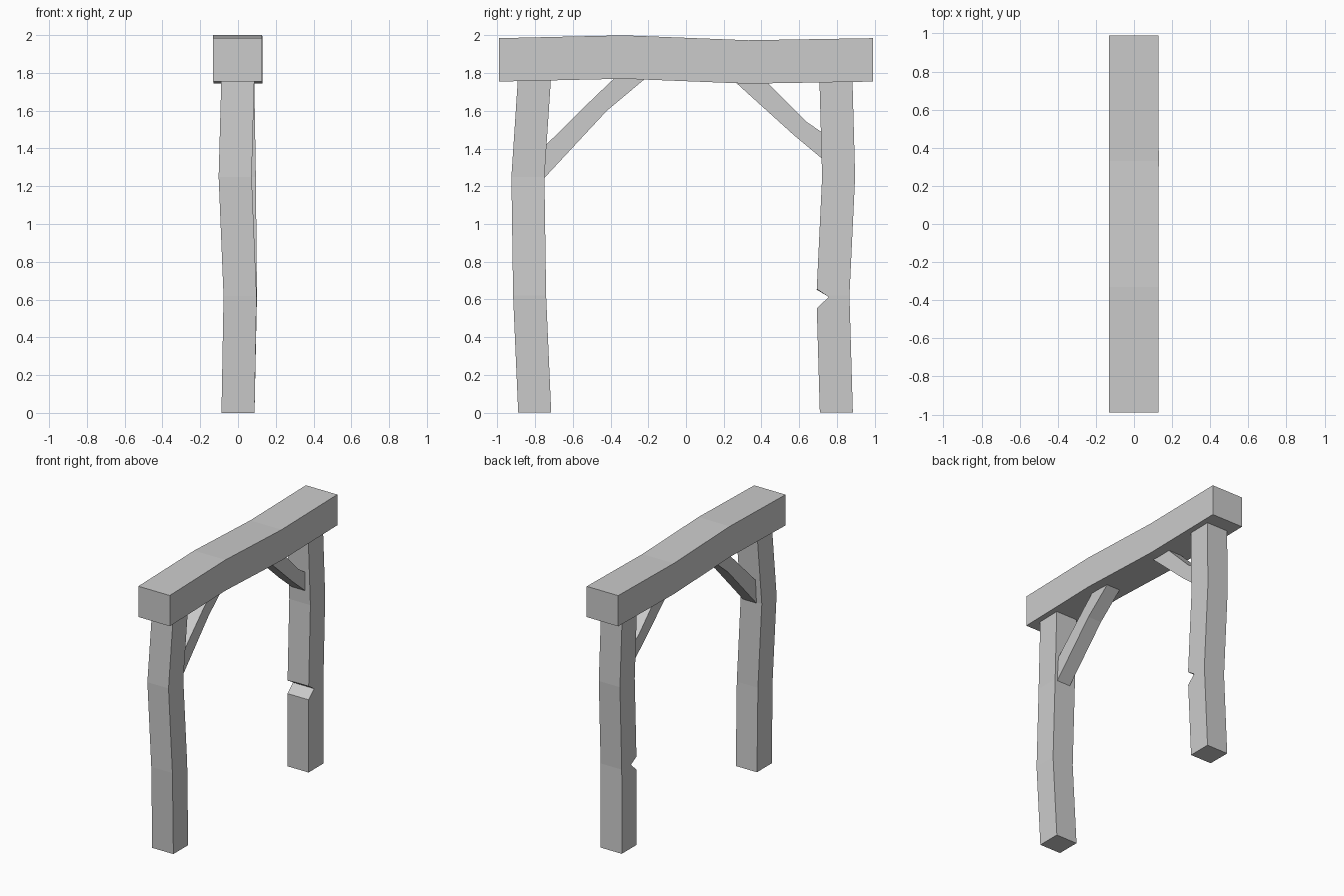
import bpy

if "Cube" in bpy.data.objects:
    bpy.data.objects.remove(bpy.data.objects["Cube"])


def loft(name, rings):
    """Solid skinned through a list of equal-sized point rings, capped at both ends."""
    n = len(rings[0])
    verts = [p for ring in rings for p in ring]
    faces = [tuple(range(n))[::-1], tuple(range(len(verts) - n, len(verts)))]
    for r in range(len(rings) - 1):
        for i in range(n):
            j = (i + 1) % n
            faces.append((r * n + i, r * n + j, (r + 1) * n + j, (r + 1) * n + i))
    mesh = bpy.data.meshes.new(name)
    mesh.from_pydata(verts, [], faces)
    mesh.update()
    obj = bpy.data.objects.new(name, mesh)
    bpy.context.collection.objects.link(obj)
    return obj


def post(name, stations, h=0.0875):
    """Crooked square post; stations are (x, y, z) section centres."""
    return loft(name, [[(x - h, y - h, z), (x + h, y - h, z),
                        (x + h, y + h, z), (x - h, y + h, z)] for x, y, z in stations])


def brace(name, pairs, x0=-0.058, x1=0.053):
    """Bent brace; pairs hold the (y, z) of the upper and lower edge at each section."""
    return loft(name, [[(x0, *lo), (x1, *lo), (x1, *up), (x0, *up)] for up, lo in pairs])


# Top beam, gently wavy along y
H = 0.13
beam = [(-0.002, -0.99, 1.87), (-0.002, -0.33, 1.885),
        (0.0, 0.33, 1.859), (-0.001, 0.99, 1.87)]
loft("top_beam", [[(x - H, y, z - 0.115), (x - H, y, z + 0.115),
                   (x + H, y, z + 0.115), (x + H, y, z - 0.115)] for x, y, z in beam])

# Posts, running up into the beam
post("front_post", [(0, -0.802, 0), (0.011, -0.829, 0.62),
                    (-0.015, -0.838, 1.25), (0.002, -0.797, 1.87)])
rear = post("rear_post", [(0, 0.797, 0), (0.013, 0.779, 0.62),
                          (0.007, 0.809, 1.25), (-0.003, 0.792, 1.87)])

# Notch chopped into the inner face of the rear post
cutter = loft("notch_cutter", [[(x, 0.62, 0.485), (x, 0.757, 0.613), (x, 0.62, top)]
                               for x, top in ((-0.2, 0.675), (0.2, 0.705))])
cutter.hide_render = True
cutter.hide_viewport = True
cut = rear.modifiers.new("notch", 'BOOLEAN')
cut.operation = 'DIFFERENCE'
cut.solver = 'EXACT'
cut.object = cutter

# Corner braces, ends buried in post and beam
brace("front_brace", [((-0.788, 1.374), (-0.788, 1.204)),
                      ((-0.488, 1.67), (-0.42, 1.60)),
                      ((-0.345, 1.805), (-0.175, 1.805))])
brace("rear_brace", [((0.267 + 0.128, 1.785), (0.225, 1.785)),
                     ((0.636, 1.544), (0.573, 1.47)),
                     ((0.765, 1.455), (0.765, 1.31))])
